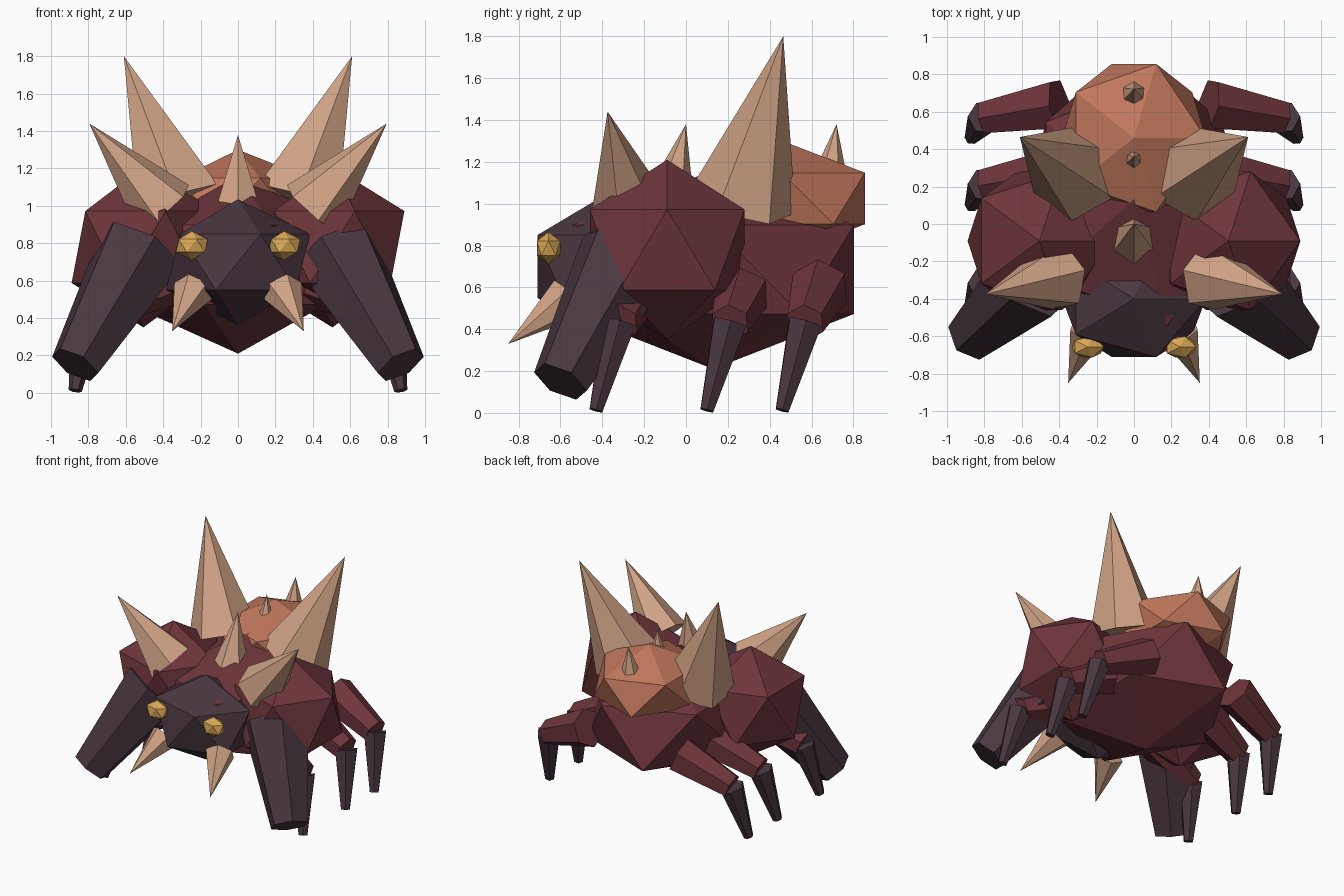
import bpy
import bmesh
from mathutils import Vector, Matrix

if "Cube" in bpy.data.objects:
    bpy.data.objects.remove(bpy.data.objects["Cube"])


def material(name, rgb):
    m = bpy.data.materials.new(name)
    m.diffuse_color = (*rgb, 1)
    m.use_nodes = True
    m.node_tree.nodes["Principled BSDF"].inputs["Base Color"].default_value = m.diffuse_color
    return m


MAROON = material("maroon shell", (0.155, 0.036, 0.044))
DARK = material("dark plum", (0.066, 0.038, 0.050))
ORANGE = material("burnt orange", (0.53, 0.185, 0.107))
BONE = material("bone tan", (0.63, 0.365, 0.235))
GOLD = material("gold", (0.70, 0.39, 0.09))


def finish(name, bm, mat):
    mesh = bpy.data.meshes.new(name)
    bm.to_mesh(mesh)
    bm.free()
    mesh.materials.append(mat)
    ob = bpy.data.objects.new(name, mesh)
    bpy.context.collection.objects.link(ob)
    return ob


def ball(name, centre, radii, mat):
    """Twenty-sided ball stretched to three radii."""
    bm = bmesh.new()
    bmesh.ops.create_icosphere(
        bm, subdivisions=1, radius=1,
        matrix=Matrix.Translation(centre) @ Matrix.Diagonal((*radii, 1)))
    return finish(name, bm, mat)


def cone(name, start, end, r1, r2, mat, sides=6):
    """Tapered prism or spike between two points."""
    a, b = Vector(start), Vector(end)
    d = b - a
    rot = d.to_track_quat('Z', 'Y').to_matrix().to_4x4()
    bm = bmesh.new()
    bmesh.ops.create_cone(
        bm, cap_ends=True, segments=sides, radius1=r1, radius2=r2,
        depth=d.length, matrix=Matrix.Translation((a + b) / 2) @ rot)
    bmesh.ops.remove_doubles(bm, verts=bm.verts, dist=1e-5)
    return finish(name, bm, mat)


# Main masses
ball("body", (0, 0.13, 0.685), (0.65, 0.79, 0.475), MAROON)
ball("head", (0, -0.40, 0.70), (0.43, 0.365, 0.335), DARK)
ball("back_dome", (0, 0.46, 1.025), (0.43, 0.465, 0.275), ORANGE)

# Spikes along the centre line
cone("neck_spike", (0, -0.085, 0.99), (0, 0, 1.38), 0.13, 0, BONE)
cone("dome_spike_front", (0, 0.345, 1.19), (0, 0.36, 1.38), 0.06, 0, BONE)
cone("dome_spike_rear", (0, 0.69, 1.14), (0, 0.72, 1.38), 0.08, 0, BONE)

for s, side in ((1, "right"), (-1, "left")):
    # Shoulders, eyes and tusks
    ball(f"shoulder_{side}", (s * 0.505, -0.09, 0.78), (0.43, 0.435, 0.43), MAROON)
    ball(f"eye_{side}", (s * 0.247, -0.657, 0.787), (0.096, 0.066, 0.078), GOLD)
    cone(f"tusk_{side}", (s * 0.24, -0.57, 0.545), (s * 0.352, -0.85, 0.33), 0.11, 0, BONE)

    # Big back spikes and shoulder spikes
    cone(f"back_spike_{side}", (s * 0.31, 0.27, 1.01), (s * 0.61, 0.465, 1.80), 0.26, 0, BONE)
    cone(f"shoulder_spike_{side}", (s * 0.40, -0.28, 0.985), (s * 0.795, -0.375, 1.44), 0.19, 0, BONE)

    # Heavy front arms
    cone(f"front_arm_{side}", (s * 0.52, -0.27, 0.76), (s * 0.87, -0.60, 0.15), 0.25, 0.14, DARK)

    # Walking legs: thigh and tapered shin
    for label, y in (("front", -0.43), ("middle", 0.10), ("rear", 0.46)):
        hip = (s * 0.40, y + 0.18, 0.60)
        knee = (s * 0.80, y + 0.11, 0.43)
        foot = (s * 0.87, y, 0.012)
        cone(f"{label}_thigh_{side}", hip, knee, 0.145, 0.095, MAROON)
        cone(f"{label}_shin_{side}", knee, foot, 0.09, 0.036, DARK)
